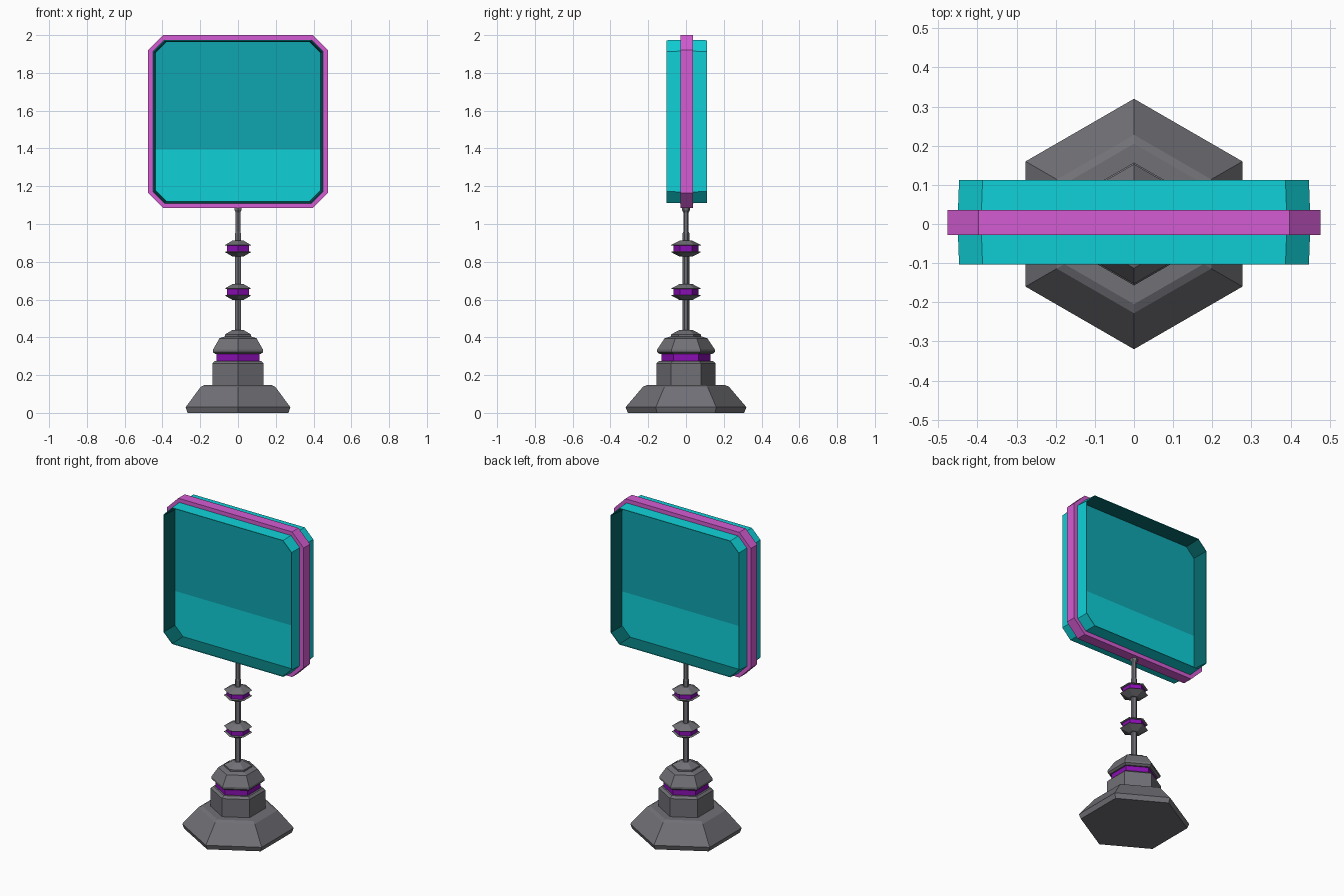
import bpy, bmesh, math
from mathutils import Vector

if "Cube" in bpy.data.objects:
    bpy.data.objects.remove(bpy.data.objects["Cube"])


def material(name, rgb):
    m = bpy.data.materials.new(name)
    lin = [(c / 255 / 12.92) if c < 11 else ((c / 255 + 0.055) / 1.055) ** 2.4 for c in rgb]
    m.diffuse_color = (*lin, 1)
    m.use_nodes = True
    m.node_tree.nodes["Principled BSDF"].inputs["Base Color"].default_value = m.diffuse_color
    return m


GREY = material("grey metal", (112, 112, 118))
PURPLE = material("purple glow", (138, 14, 178))
MAGENTA = material("magenta trim", (212, 92, 210))
CYAN = material("bright cyan", (15, 208, 215))
TEAL = material("screen teal", (16, 166, 176))
DARK = material("dark teal", (7, 106, 108))


def finish(name, bm, mats):
    bmesh.ops.remove_doubles(bm, verts=bm.verts, dist=1e-5)
    me = bpy.data.meshes.new(name)
    bm.to_mesh(me)
    bm.free()
    for m in mats:
        me.materials.append(m)
    ob = bpy.data.objects.new(name, me)
    bpy.context.collection.objects.link(ob)
    return ob


def bridge(bm, a, b, mat=0):
    n = len(a)
    for i in range(n):
        f = bm.faces.new((a[i], a[(i + 1) % n], b[(i + 1) % n], b[i]))
        f.material_index = mat


def hex_lathe(name, profile, mat):
    """Six-sided turned part with corners pointing along y; profile = (radius, z)."""
    bm = bmesh.new()
    rings = []
    for r, z in profile:
        rings.append([bm.verts.new((r * math.cos(math.radians(90 + 60 * k)),
                                    r * math.sin(math.radians(90 + 60 * k)), z))
                      for k in range(6)])
    for a, b in zip(rings, rings[1:]):
        bridge(bm, a, b)
    bm.faces.new(rings[0][::-1])
    bm.faces.new(rings[-1])
    bmesh.ops.recalc_face_normals(bm, faces=bm.faces)
    return finish(name, bm, [mat])


# Stand
hex_lathe("base_foot", [(0.308, 0), (0.32, 0.03), (0.228, 0.138), (0.205, 0.148)], GREY)
hex_lathe("base_column", [(0.157, 0.14), (0.157, 0.262), (0.142, 0.275)], GREY)
hex_lathe("base_glow_ring", [(0.13, 0.27), (0.13, 0.32)], PURPLE)
hex_lathe("base_cap", [(0.14, 0.312), (0.153, 0.322), (0.153, 0.335), (0.113, 0.395),
                       (0.08, 0.405), (0.08, 0.415), (0.032, 0.44)], GREY)
hex_lathe("pole", [(0.018, 0.43), (0.018, 0.95), (0.014, 0.96), (0.014, 1.06),
                   (0.022, 1.075), (0.022, 1.09)], GREY)

# Two knobs on the pole
for label, z in (("lower", 0.64), ("upper", 0.87)):
    hex_lathe(label + "_knob_glow", [(0.066, z - 0.018), (0.066, z + 0.018)], PURPLE)
    for part, s in (("top", 1), ("bottom", -1)):
        hex_lathe(f"{label}_knob_{part}",
                  [(0.066, z + s * 0.015), (0.081, z + s * 0.018), (0.032, z + s * 0.043)], GREY)

# Sign panel
YC, ZC = 0.004, 1.5425


def octagon(bm, hw, hh, ch, y):
    pts = [(hw, hh - ch), (hw - ch, hh), (ch - hw, hh), (-hw, hh - ch),
           (-hw, ch - hh), (ch - hw, -hh), (hw - ch, -hh), (hw, ch - hh)]
    return [bm.verts.new((x, YC + y, ZC + z)) for x, z in pts]


# Trim ring around the panel
bm = bmesh.new()
loops = [octagon(bm, *d) for d in ((0.477, 0.4575, 0.08, -0.032), (0.477, 0.4575, 0.08, 0.032),
                                   (0.448, 0.431, 0.06, 0.032), (0.448, 0.431, 0.06, -0.032))]
for i in range(4):
    bridge(bm, loops[i], loops[(i + 1) % 4])
bmesh.ops.recalc_face_normals(bm, faces=bm.faces)
finish("sign_trim", bm, [MAGENTA])

# Thin-walled open casing and two-tone screen on each side
for label, s in (("front", -1), ("back", 1)):
    bm = bmesh.new()
    loops = [octagon(bm, *d) for d in ((0.451, 0.434, 0.06, 0), (0.447, 0.430, 0.06, s * 0.108),
                                       (0.443, 0.426, 0.058, s * 0.108),
                                       (0.437, 0.420, 0.056, s * 0.006))]
    for i, mat in enumerate((0, 0, 1)):
        bridge(bm, loops[i], loops[i + 1], mat)
    bmesh.ops.recalc_face_normals(bm, faces=bm.faces)
    # open sheet: make the outer wall's normals face outward
    ref = max(bm.faces, key=lambda f: f.calc_center_median().z)
    if ref.normal.z < 0:
        bmesh.ops.reverse_faces(bm, faces=bm.faces)
    finish(label + "_casing", bm, [CYAN, DARK])

    bm = bmesh.new()
    face = bm.faces.new(octagon(bm, 0.438, 0.421, 0.056, s * 0.007))
    face.normal_update()
    if face.normal.y * s < 0:
        face.normal_flip()
    bmesh.ops.bisect_plane(bm, geom=bm.verts[:] + bm.edges[:] + bm.faces[:],
                           plane_co=Vector((0, 0, 1.395)), plane_no=Vector((0, 0, 1)))
    for f in bm.faces:
        f.material_index = 0 if f.calc_center_median().z > 1.395 else 1
    finish(label + "_screen", bm, [TEAL, CYAN])
